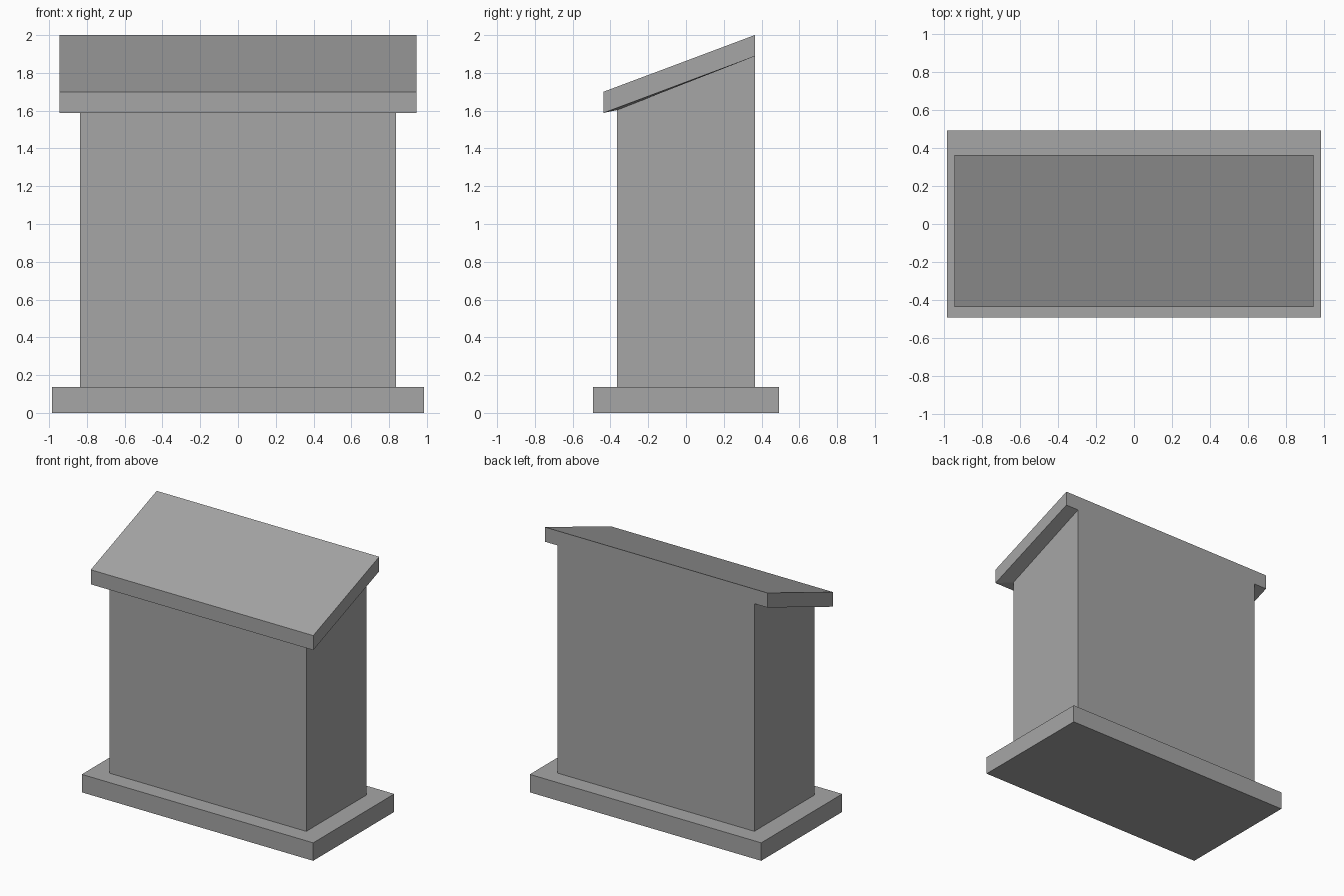
import bpy
import bmesh

cube = bpy.data.objects.get("Cube")
if cube:
    bpy.data.objects.remove(cube, do_unlink=True)

# One plain grey for the whole model
grey = bpy.data.materials.new("plain grey")
grey.use_nodes = True
GREY = (0.38, 0.38, 0.38, 1)
grey.diffuse_color = GREY
grey.node_tree.nodes["Principled BSDF"].inputs["Base Color"].default_value = GREY


def ring(half_x, front, back, z_front, z_back):
    """Four corners of a rectangle that may slope from front to back."""
    return [(-half_x, front, z_front), (half_x, front, z_front),
            (half_x, back, z_back), (-half_x, back, z_back)]


def loft(name, rings):
    """Closed flat-faced solid through a stack of rectangles."""
    bm = bmesh.new()
    loops = [[bm.verts.new(p) for p in r] for r in rings]
    bm.faces.new(loops[0][::-1])
    bm.faces.new(loops[-1])
    for low, high in zip(loops, loops[1:]):
        for i in range(4):
            j = (i + 1) % 4
            face = bm.faces.new((low[i], low[j], high[j], high[i]))
            if face.calc_area() < 1e-6:  # strip folded flat at the flush back
                bm.faces.remove(face)
    mesh = bpy.data.meshes.new(name)
    bm.to_mesh(mesh)
    bm.free()
    mesh.materials.append(grey)
    obj = bpy.data.objects.new(name, mesh)
    bpy.context.collection.objects.link(obj)
    return obj


BASE_TOP = 0.138
BODY_X, BODY_FRONT, BACK = 0.836, -0.365, 0.364
ROOF_X, ROOF_FRONT = 0.946, -0.437
EAVE, RIDGE, THICK = 1.588, 1.888, 0.112

# Wide slab at the bottom
loft("base_slab", [ring(0.984, -0.492, 0.492, z, z) for z in (0, BASE_TOP)])

# Upright body with a sloping top
body_top = ring(BODY_X, BODY_FRONT, BACK, 1.603, RIDGE)
loft("body", [ring(BODY_X, BODY_FRONT, BACK, BASE_TOP, BASE_TOP), body_top])

# Sloping roof, overhanging at the front and sides and flush at the back
loft("sloping_roof", [
    body_top,
    ring(ROOF_X, ROOF_FRONT, BACK, EAVE, RIDGE),
    ring(ROOF_X, ROOF_FRONT, BACK, EAVE + THICK, RIDGE + THICK),
])
